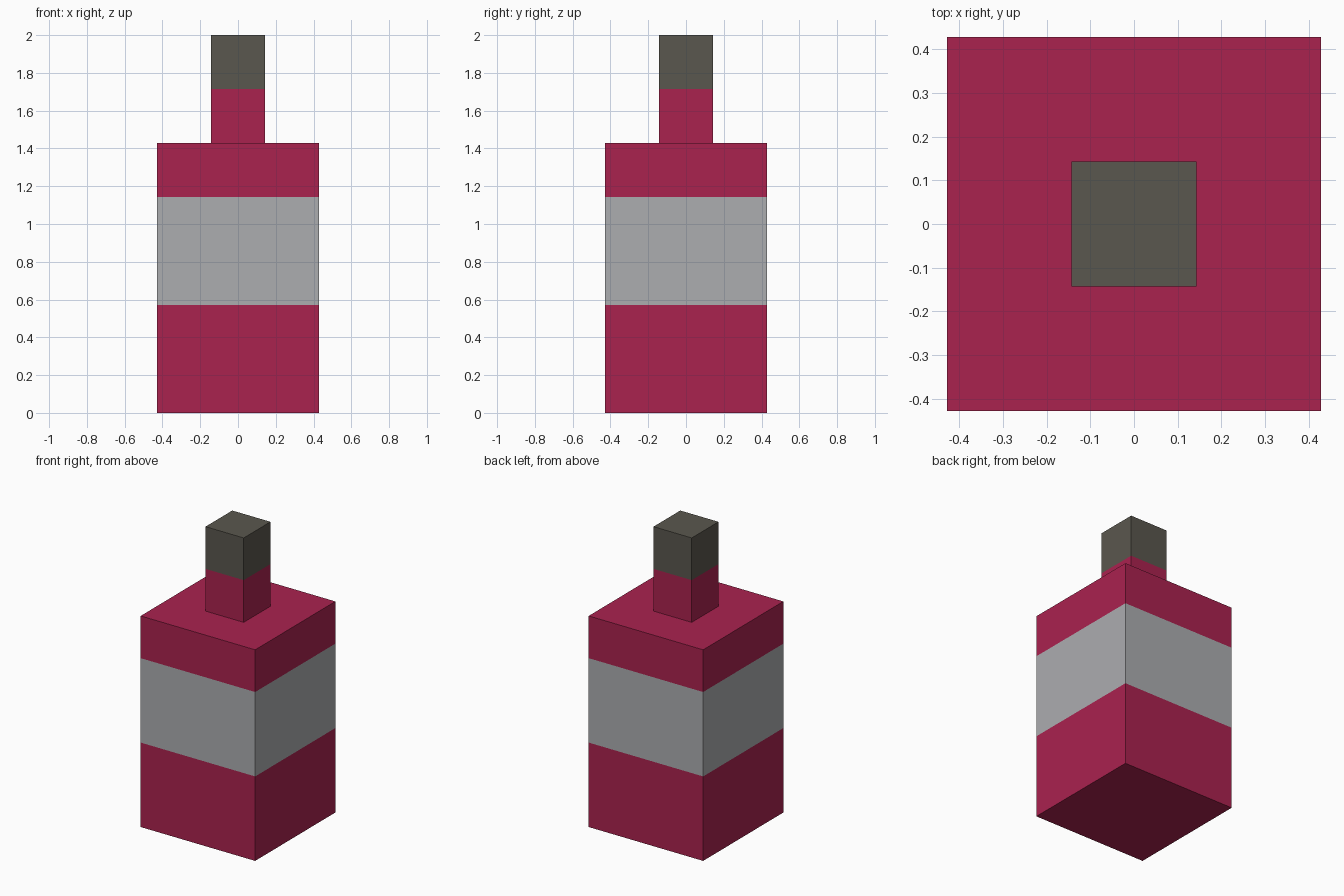
import bpy, bmesh

if "Cube" in bpy.data.objects:
    bpy.data.objects.remove(bpy.data.objects["Cube"])

U = 2 / 7  # block unit: the model is seven blocks tall


def linear(c):
    c /= 255
    return c / 12.92 if c <= 0.04045 else ((c + 0.055) / 1.055) ** 2.4


def material(name, rgb):
    m = bpy.data.materials.new(name)
    m.diffuse_color = (*[linear(c) for c in rgb], 1)
    m.use_nodes = True
    m.node_tree.nodes["Principled BSDF"].inputs["Base Color"].default_value = m.diffuse_color
    return m


red = material("crimson", (170, 34, 79))
grey = material("label grey", (172, 173, 176))
dark = material("dark cap", (90, 87, 78))


def square_stack(name, profile, mats, close_bottom=False, close_top=False):
    """Loft square rings through (half width, height) profile points."""
    bm = bmesh.new()
    corners = ((-1, -1), (1, -1), (1, 1), (-1, 1))
    rings = [[bm.verts.new((x * w, y * w, z)) for x, y in corners] for w, z in profile]
    for a, b in zip(rings, rings[1:]):
        for i in range(4):
            j = (i + 1) % 4
            bm.faces.new((a[i], a[j], b[j], b[i]))
    if close_bottom:
        bm.faces.new(rings[0][::-1])
    if close_top:
        bm.faces.new(rings[-1])
    # label band: faces centred between two and four blocks high
    for f in bm.faces:
        if len(mats) > 1 and 2 * U < f.calc_center_median().z < 4 * U:
            f.material_index = 1
    me = bpy.data.meshes.new(name)
    bm.to_mesh(me)
    bm.free()
    for m in mats:
        me.materials.append(m)
    ob = bpy.data.objects.new(name, me)
    bpy.context.collection.objects.link(ob)


# bottle body with label band, flat shoulder and neck
square_stack("bottle", [(1.5 * U, 0), (1.5 * U, 2 * U), (1.5 * U, 4 * U), (1.5 * U, 5 * U),
                        (0.5 * U, 5 * U), (0.5 * U, 6 * U)], [red, grey], close_bottom=True)
# cap closing the neck
square_stack("cap", [(0.5 * U, 6 * U), (0.5 * U, 7 * U)], [dark], close_top=True)
